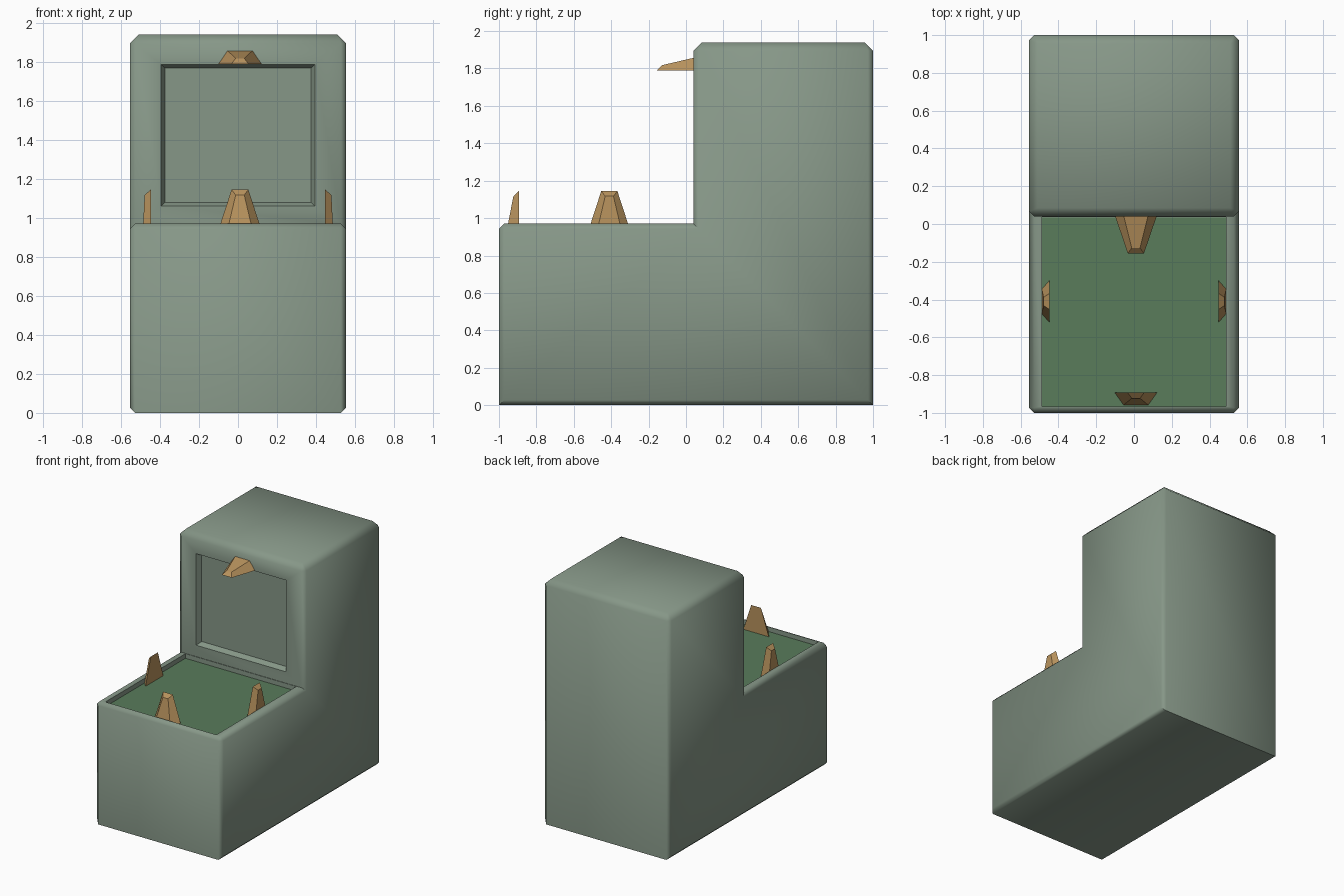
import bpy, bmesh, math
from mathutils import Matrix

if "Cube" in bpy.data.objects:
    bpy.data.objects.remove(bpy.data.objects["Cube"])


def material(name, rgb):
    m = bpy.data.materials.new(name)
    m.diffuse_color = (*rgb, 1)
    m.use_nodes = True
    m.node_tree.nodes["Principled BSDF"].inputs["Base Color"].default_value = m.diffuse_color
    return m


def make_object(name, bm, mat=None):
    bmesh.ops.recalc_face_normals(bm, faces=bm.faces)
    me = bpy.data.meshes.new(name)
    bm.to_mesh(me)
    bm.free()
    ob = bpy.data.objects.new(name, me)
    bpy.context.collection.objects.link(ob)
    if mat:
        me.materials.append(mat)
    return ob


def loft(bm, lower, upper):
    """Closed solid between two loops with the same number of points."""
    a = [bm.verts.new(p) for p in lower]
    b = [bm.verts.new(p) for p in upper]
    bm.faces.new(a)
    bm.faces.new(b)
    n = len(a)
    for i in range(n):
        j = (i + 1) % n
        bm.faces.new((a[i], a[j], b[j], b[i]))
    return bm


def box_loops(x, y0, y1, z0, z1):
    ring = [(-x, y0), (x, y0), (x, y1), (-x, y1)]
    return [(*p, z0) for p in ring], [(*p, z1) for p in ring]


shell = material("shell_green_grey", (0.24, 0.31, 0.245))
felt = material("floor_green", (0.10, 0.20, 0.105))
tan = material("tooth_tan", (0.48, 0.29, 0.11))

W, FY, STEP, TOP = 0.555, 0.04, 0.97, 1.94

# L-shaped body with chamfered edges
profile = [(-1, 0), (1, 0), (1, TOP), (FY, TOP), (FY, STEP), (-1, STEP)]
bm = loft(bmesh.new(), [(-W, *p) for p in profile], [(W, *p) for p in profile])
weight = bm.edges.layers.float.new("bevel_weight_edge")
for e in bm.edges:
    a, b = (v.co for v in e.verts)
    mid = (a + b) / 2
    across = abs(mid.x) < 0.01
    inner = across and abs(mid.y - FY) < 0.01 and abs(mid.z - STEP) < 0.01
    if inner or (across and mid.z < 0.01):
        continue
    e[weight] = 1.0 if mid.z > TOP - 0.01 else 0.6
body = make_object("body", bm, shell)
bev = body.modifiers.new("chamfer", "BEVEL")
bev.limit_method = "WEIGHT"
bev.width = 0.045
bev.segments = 1

# Cutters for the tray and the tapered front panel
tray = make_object("tray_cutter", loft(bmesh.new(), *box_loops(0.487, -0.967, FY - 0.004, 0.93, 1.1)))


def panel_ring(x, z0, z1, y):
    return [(-x, y, z0), (x, y, z0), (x, y, z1), (-x, y, z1)]


panel = make_object("panel_cutter", loft(
    bmesh.new(), panel_ring(0.415, 1.04, 1.805, FY - 0.04),
    panel_ring(0.375, 1.08, 1.768, FY + 0.04)))
for cutter in (tray, panel):
    mod = body.modifiers.new(cutter.name, "BOOLEAN")
    mod.operation = "DIFFERENCE"
    mod.solver = "EXACT"
    mod.object = cutter
    cutter.hide_render = True

bpy.context.view_layer.objects.active = body
body.select_set(True)
for mod in list(body.modifiers):
    bpy.ops.object.modifier_apply(modifier=mod.name)
bpy.ops.object.shade_smooth_by_angle(angle=math.radians(50))
for cutter in (tray, panel):
    bpy.data.objects.remove(cutter)

# Green tray floor
make_object("tray_floor", loft(bmesh.new(), *box_loops(0.486, -0.966, FY - 0.005, 0.925, 0.934)), felt)


def tooth(name, height, base_t, tip_t, matrix):
    """Wedge: broad flat face on y=0, narrower outer face towards -y."""
    base = [(-0.113, 0, 0), (0.113, 0, 0), (0.066, -base_t, 0), (-0.066, -base_t, 0)]
    h = height - 0.028
    tip = [(-0.043, 0, height), (0.043, 0, height), (0.022, -tip_t, h), (-0.022, -tip_t, h)]
    bm = loft(bmesh.new(), base, tip)
    bm.transform(matrix)
    return make_object(name, bm, tan)


# Three teeth standing in the tray and one pointing out above the panel
tooth("front_tooth", 0.215, 0.066, 0.03, Matrix.Translation((0.01, -0.893, 0.93)))
for side, sign in (("left", -1), ("right", 1)):
    tooth(side + "_tooth", 0.215, 0.041, 0.032,
          Matrix.Translation((sign * 0.447, -0.41, 0.93)) @ Matrix.Rotation(sign * math.pi / 2, 4, "Z"))
tooth("upper_tooth", 0.205, 0.069, 0.028,
      Matrix.Translation((0.01, 0.05, 1.79)) @ Matrix.Rotation(math.pi / 2, 4, "X") @ Matrix.Rotation(math.pi, 4, "Z"))
